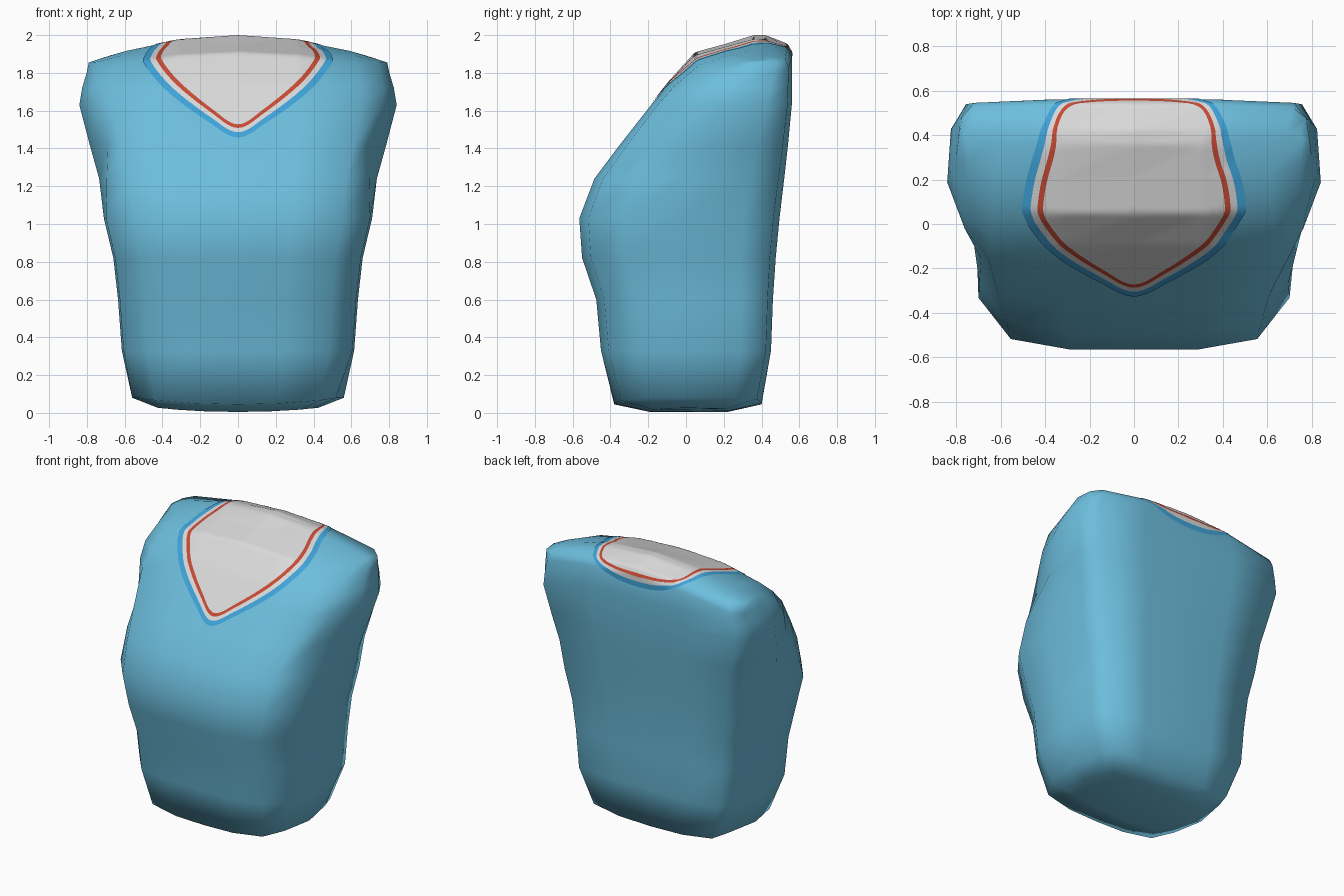
import bpy, bmesh
from mathutils import Vector
from mathutils.bvhtree import BVHTree

if "Cube" in bpy.data.objects:
    bpy.data.objects.remove(bpy.data.objects["Cube"])


def material(name, rgb):
    m = bpy.data.materials.new(name)
    m.diffuse_color = (*rgb, 1)
    m.use_nodes = True
    m.node_tree.nodes["Principled BSDF"].inputs["Base Color"].default_value = m.diffuse_color
    return m


shirt_blue = material("shirt light blue", (0.152, 0.515, 0.725))
trim_blue = material("trim blue", (0.05, 0.37, 0.70))
pale_grey = material("pale grey", (0.70, 0.70, 0.70))
trim_red = material("trim red", (0.58, 0.07, 0.035))


def finish(bm, name, mats):
    mesh = bpy.data.meshes.new(name)
    bm.to_mesh(mesh)
    for m in mats:
        mesh.materials.append(m)
    for p in mesh.polygons:
        p.use_smooth = True
    ob = bpy.data.objects.new(name, mesh)
    bpy.context.collection.objects.link(ob)
    return ob


# Torso rings: centre z, half width, front y, back y, drop towards the sides,
# and how far the front side corner is pulled in (armpit)
RINGS = [
    (0.005, 0.42, -0.19, 0.22, -0.02, 0.95), (0.045, 0.56, -0.38, 0.40, -0.035, 0.94),
    (0.33, 0.615, -0.45, 0.45, 0, 1), (0.60, 0.635, -0.475, 0.46, 0, 1),
    (0.82, 0.66, -0.55, 0.475, 0, 1), (1.03, 0.71, -0.565, 0.495, 0, 1),
    (1.24, 0.735, -0.485, 0.52, 0, 0.96), (1.42, 0.785, -0.35, 0.54, 0, 0.89),
    (1.63, 0.84, -0.185, 0.56, 0, 0.92), (1.75, 0.825, -0.09, 0.56, 0.03, 0.95),
    (1.905, 0.80, 0.05, 0.56, 0.10, 0.95), (1.95, 0.79, 0.215, 0.535, 0.095, 0.96),
    (1.995, 0.76, 0.36, 0.42, 0.13, 1)]
# Half cross-section: share of the half width, share of the depth from front
HALF = [(0, 0), (0.4, 0), (0.78, 0.045), (0.985, 0.22), (1, 0.5),
        (0.98, 0.82), (0.9, 0.97), (0.45, 1), (0, 1)]
SECTION = HALF + [(-u, t) for u, t in HALF[-2:0:-1]]
N = len(SECTION)

bm = bmesh.new()
rows = []
for z, hw, yf, yb, drop, pull in RINGS:
    rows.append([])
    for u, t in SECTION:
        k = pull if abs(u) == 0.985 else 1
        if z < 0.1 and abs(u) in (0.98, 0.9):   # hem has rounder back corners
            k = 0.93
        rows[-1].append(bm.verts.new((u * hw * k, yf + (yb - yf) * t, z - drop * u * u)))
for a, b in zip(rows, rows[1:]):
    for i in range(N):
        j = (i + 1) % N
        bm.faces.new((a[i], a[j], b[j], b[i]))
# close bottom and top with strips running front to back
for row in (rows[0], rows[-1]):
    front = [row[i % N] for i in range(-4, 5)]
    back = [row[(8 - i) % N] for i in range(-4, 5)]
    for i in range(8):
        quad = []
        for v in (front[i], front[i + 1], back[i + 1], back[i]):
            if v not in quad:
                quad.append(v)
        bm.faces.new(quad)
bmesh.ops.recalc_face_normals(bm, faces=bm.faces[:])
tree = BVHTree.FromBMesh(bm)
finish(bm, "shirt_torso", [shirt_blue])
bm.free()

# Neckline outer edge, half loop from the front point to the nape
EDGE = [(0, -0.33, 1.455), (0.16, -0.265, 1.54), (0.345, -0.14, 1.675),
        (0.455, 0.0, 1.795), (0.49, 0.16, 1.89), (0.45, 0.36, 1.96),
        (0.35, 0.54, 1.92), (0.2, 0.56, 1.855), (0, 0.56, 1.83)]
LOOP = [Vector(p) for p in EDGE + [(-x, y, z) for x, y, z in EDGE[-2:0:-1]]]
INSIDE = Vector((0, 0.2, 1.45))
MIDDLE = Vector((0, 0.2, 1.97))


def smooth_loop(pts, steps):
    out, n = [], len(pts)
    for i in range(n):
        a, b, c, d = (pts[(i + k) % n] for k in (-1, 0, 1, 2))
        for s in range(steps):
            t = s / steps
            out.append(0.5 * (2 * b + (c - a) * t + (2 * a - 5 * b + 4 * c - d) * t * t
                              + (3 * b - a - 3 * c + d) * t ** 3))
    return out


def on_shirt(p, lift=0.005):
    d = (p - INSIDE).normalized()
    hit, normal, _, _ = tree.ray_cast(INSIDE, d)
    return hit + normal * lift


outer = smooth_loop(LOOP, 7)


def inset(w, scale=1.0):
    out = []
    for p in outer:
        d = p - MIDDLE
        # bands are narrower at the nape
        nape = min(max((p.y - 0.4) / 0.15, 0), 1) * 0.35
        out.append(MIDDLE + d * (1 - w * (1 - nape) / d.length) * scale)
    return out


def patch(name, loops, mat, capped=False):
    bm = bmesh.new()
    rings = [[bm.verts.new(on_shirt(p)) for p in lp] for lp in loops]
    n = len(outer)
    for a, b in zip(rings, rings[1:]):
        for i in range(n):
            j = (i + 1) % n
            bm.faces.new((a[i], a[j], b[j], b[i]))
    if capped:
        c = bm.verts.new(on_shirt(MIDDLE))
        for i in range(n):
            bm.faces.new((rings[-1][i], rings[-1][(i + 1) % n], c))
    finish(bm, name, [mat])
    bm.free()


# Collar bands and the closed neck opening
patch("collar_outer_band", [inset(0), inset(0.02), inset(0.04)], trim_blue)
patch("collar_pale_band", [inset(0.04), inset(0.056), inset(0.072)], pale_grey)
patch("collar_red_line", [inset(0.072), inset(0.085), inset(0.098)], trim_red)
patch("neck_opening", [inset(0.098, 1 - i / 30) for i in range(30)], pale_grey, capped=True)
